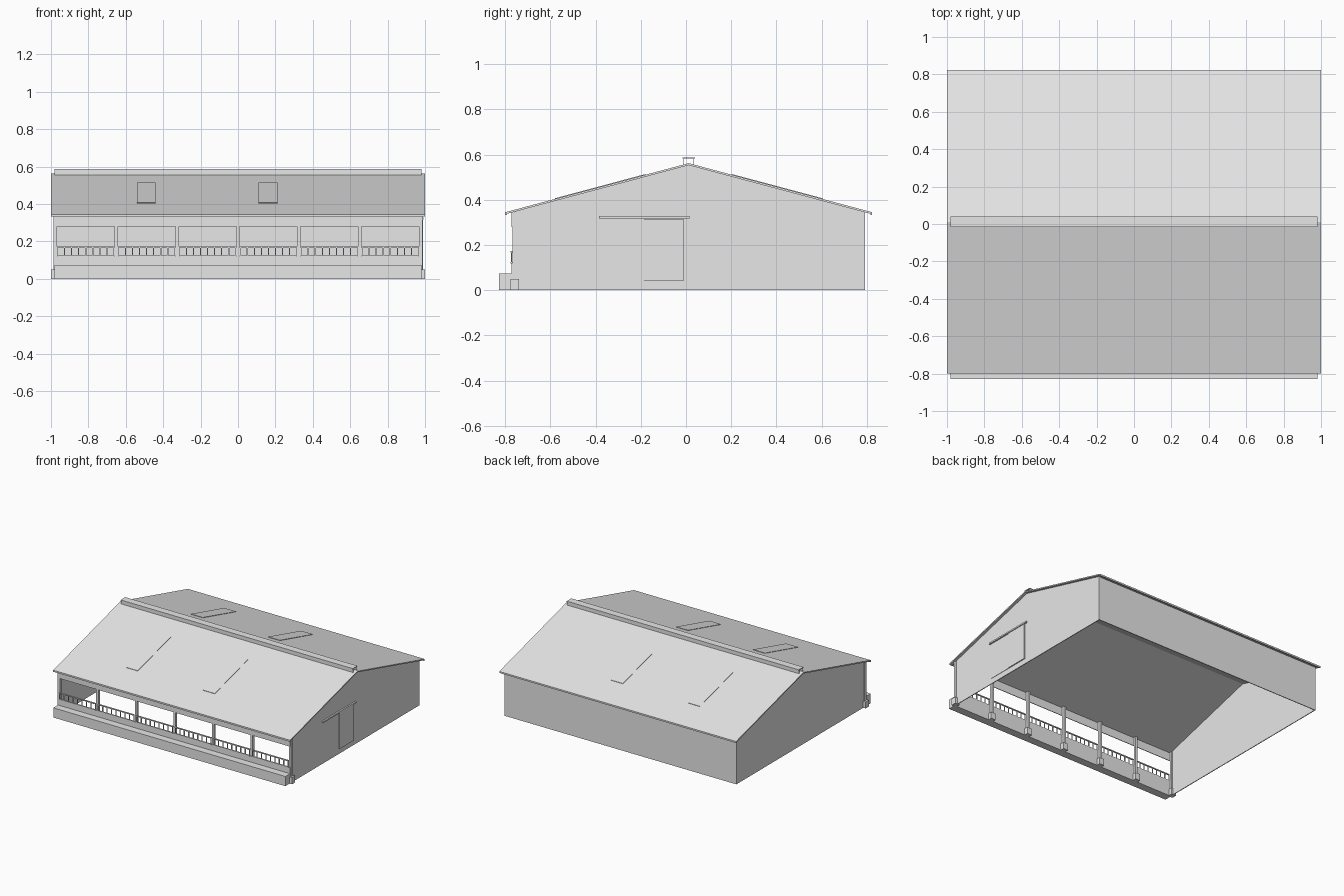
import bpy
import bmesh

cube = bpy.data.objects.get("Cube")
if cube:
    bpy.data.objects.remove(cube)

grey = bpy.data.materials.new("light_grey")
grey.use_nodes = True
GREY = (0.8, 0.8, 0.8, 1)
grey.diffuse_color = GREY
grey.node_tree.nodes["Principled BSDF"].inputs["Base Color"].default_value = GREY

RIDGE_Y, RIDGE_Z = 0.012, 0.562
EAVE_Z, SPAN = 0.345, 0.812
SLOPE = (RIDGE_Z - EAVE_Z) / SPAN
FRONT, BACK, END = -0.772, 0.792, 0.98


def roof_z(y):
    return RIDGE_Z - abs(y - RIDGE_Y) * SLOPE


def finish(name, bm):
    bmesh.ops.recalc_face_normals(bm, faces=bm.faces)
    mesh = bpy.data.meshes.new(name)
    bm.to_mesh(mesh)
    bm.free()
    mesh.materials.append(grey)
    obj = bpy.data.objects.new(name, mesh)
    bpy.context.scene.collection.objects.link(obj)
    return obj


def boxes(name, *spans):
    """One object made of boxes, each given as x, y and z ranges."""
    bm = bmesh.new()
    for xr, yr, zr in spans:
        verts = bmesh.ops.create_cube(bm, size=1)["verts"]
        for v in verts:
            v.co = [r[0] + (c + 0.5) * (r[1] - r[0]) for c, r in zip(v.co, (xr, yr, zr))]
    return finish(name, bm)


def extrude_x(name, profile, x0, x1):
    """Extrude a y-z outline along x."""
    bm = bmesh.new()
    face = bm.faces.new([bm.verts.new((x0, y, z)) for y, z in profile])
    moved = bmesh.ops.extrude_face_region(bm, geom=[face])["geom"]
    bmesh.ops.translate(bm, vec=(x1 - x0, 0, 0),
                        verts=[g for g in moved if isinstance(g, bmesh.types.BMVert)])
    return finish(name, bm)


# Roof sheets with a thin eave gutter on each side
T = 0.009
lo, hi = RIDGE_Y - SPAN, RIDGE_Y + SPAN
extrude_x("roof", [(lo, EAVE_Z), (RIDGE_Y, RIDGE_Z), (hi, EAVE_Z),
                   (hi, EAVE_Z - T), (RIDGE_Y, RIDGE_Z - T), (lo, EAVE_Z - T)], -1, 1)
for label, y in (("front", lo), ("back", hi - 0.008)):
    boxes(label + "_gutter", ((-1, 1), (y, y + 0.008), (0.333, EAVE_Z - 0.002)))

# Open-ended ridge vent
RX = (-0.98, 0.98)
boxes("ridge_vent",
      (RX, (-0.016, 0.04), (0.582, 0.587)),
      (RX, (-0.012, -0.009), (0.555, 0.583)),
      (RX, (0.033, 0.036), (0.555, 0.583)))

# Skylights lying on both slopes
for label, ya, yb in (("front", -0.58, -0.18), ("back", 0.204, 0.604)):
    for i, x in enumerate((-0.49, 0.16)):
        za, zb = roof_z(ya), roof_z(yb)
        extrude_x(f"{label}_skylight_{i + 1}",
                  [(ya, za - 0.002), (yb, zb - 0.002), (yb, zb + 0.003), (ya, za + 0.003)],
                  x - 0.05, x + 0.05)

# Gable walls and back wall
gable = [(-0.757, 0), (BACK, 0), (BACK, roof_z(BACK) - T),
         (RIDGE_Y, RIDGE_Z - T), (-0.757, roof_z(-0.757) - T)]
for label, x in (("right", -END), ("left", END - 0.006)):
    extrude_x(label + "_gable_wall", gable, x, x + 0.006)
boxes("back_wall", ((-END, END), (BACK - 0.006, BACK), (0, 0.342)))

# Front boards above and below the open bays
boxes("front_header", ((-END, END), (FRONT, FRONT + 0.005), (0.28, 0.343)))
boxes("front_skirt", ((-END, END), (FRONT, FRONT + 0.005), (0, 0.12)))

# Feeding trough along the front
boxes("trough", ((-END, END), (-0.828, FRONT), (0, 0.074)))

# Posts on square footings
POSTS = [-0.977 + i * 1.954 / 6 for i in range(7)]
for i, x in enumerate(POSTS):
    boxes(f"post_{i + 1}", ((x - 0.009, x + 0.009), (-0.767, -0.747), (0, 0.346)))
    x = max(-0.98, min(0.98, x * 1.004))
    boxes(f"footing_{i + 1}", ((x - 0.02, x + 0.02), (-0.777, -0.738), (0, 0.05)))

# Slatted rails across each bay
for i, (a, b) in enumerate(zip(POSTS, POSTS[1:])):
    a, b = a + 0.009, b - 0.009
    Y = (-0.777, -0.768)
    parts = [((a, b), Y, (0.166, 0.173)), ((a, b), Y, (0.118, 0.124))]
    for k in range(9):
        x = a + 0.003 + k * (b - a - 0.006) / 8
        parts.append(((x - 0.003, x + 0.003), (-0.775, -0.77), (0.12, 0.17)))
    boxes(f"bay_rail_{i + 1}", *parts)

# Sliding doors on the left gable, hung from a track
boxes("fixed_door", ((END, END + 0.003), (-0.37, -0.185), (0.04, 0.315)))
boxes("sliding_door", ((END, END + 0.008), (-0.185, -0.01), (0.04, 0.315)))
boxes("door_track", ((END, END + 0.012), (-0.385, 0.015), (0.317, 0.328)))
